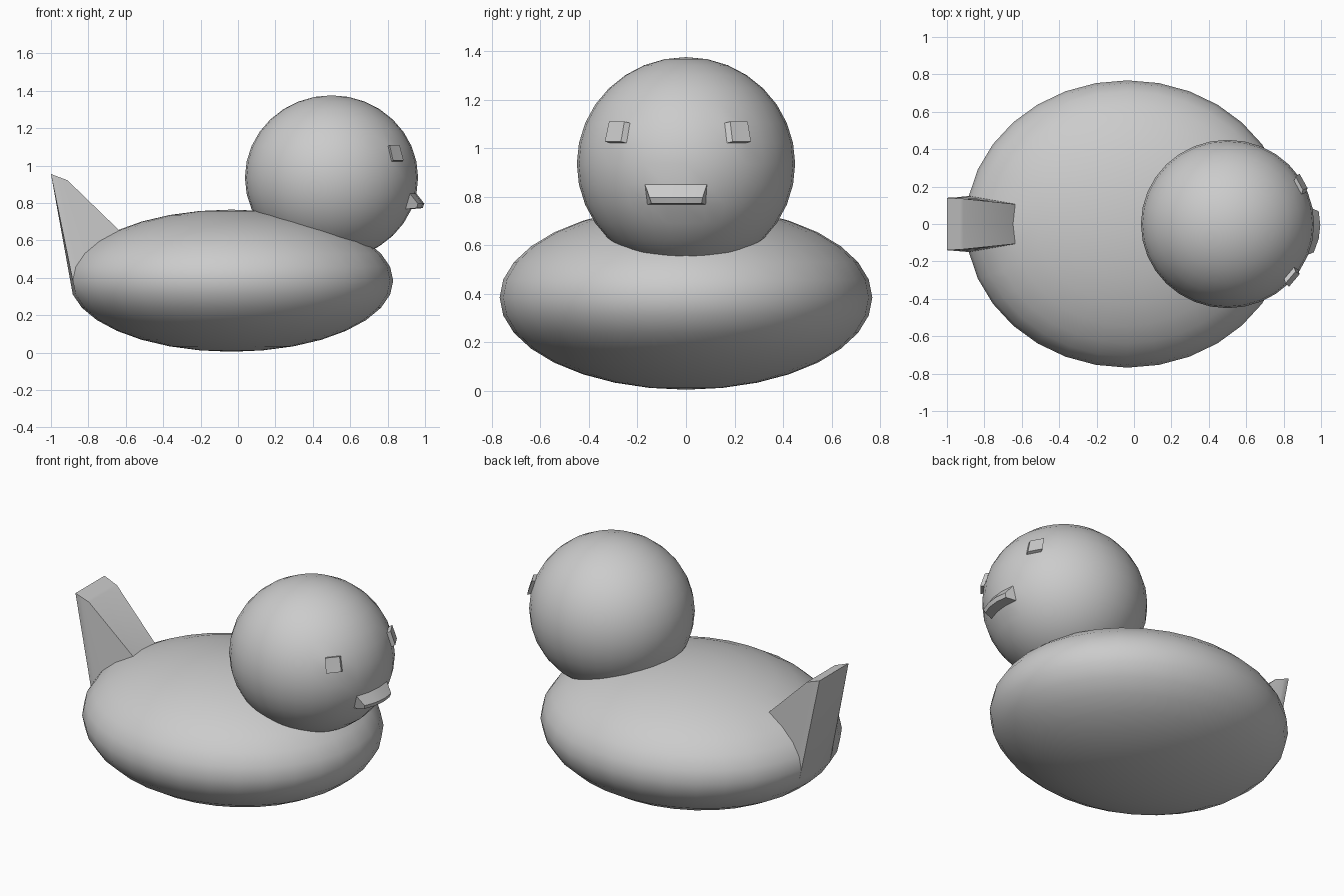
import bpy, bmesh, math

if "Cube" in bpy.data.objects:
    bpy.data.objects.remove(bpy.data.objects["Cube"])

STEP = 11.25  # degrees between sphere rings and segments


def ellipsoid(radii, centre):
    bm = bmesh.new()
    bmesh.ops.create_uvsphere(bm, u_segments=32, v_segments=16, radius=1)
    for v in bm.verts:
        v.co = [c + r * u for c, r, u in zip(centre, radii, v.co)]
    return bm


def pull(bm, radii, centre, lon, lat, move):
    """Extrude the patch of faces between lon/lat limits; move(co, lat) places each new vertex."""
    def angles(co):
        x, y, z = [(p - c) / r for p, c, r in zip(co, centre, radii)]
        return math.degrees(math.atan2(y, x)) % 360, math.degrees(math.atan2(z, math.hypot(x, y)))

    patch = []
    for f in bm.faces:
        a, b = angles(f.calc_center_median())
        if (a - lon[0]) % 360 < lon[1] - lon[0] and lat[0] < b < lat[1]:
            patch.append(f)
    new = bmesh.ops.extrude_face_region(bm, geom=patch)["geom"]
    old = [f for f in patch if f.is_valid]
    if old:
        bmesh.ops.delete(bm, geom=old, context='FACES')
    for v in [g for g in new if isinstance(g, bmesh.types.BMVert)]:
        v.co = move(v.co.copy(), angles(v.co)[1])


def finish(bm, name):
    bmesh.ops.recalc_face_normals(bm, faces=bm.faces)
    mesh = bpy.data.meshes.new(name)
    bm.to_mesh(mesh)
    bm.free()
    obj = bpy.data.objects.new(name, mesh)
    bpy.context.collection.objects.link(obj)
    bpy.ops.object.select_all(action='DESELECT')
    obj.select_set(True)
    bpy.context.view_layer.objects.active = obj
    bpy.ops.object.shade_smooth_by_angle(angle=math.radians(30))


# Body with upswept tail
R, C = (0.865, 0.768, 0.38), (-0.035, 0, 0.385)
body = ellipsoid(R, C)


def tail(co, lat):
    t = (lat + STEP) / (5 * STEP)
    side = (co.y > 0.02) - (co.y < -0.02)
    return (-1 + 0.088 * t, side * (0.14 - 0.005 * t), 0.955 - 0.033 * t)


pull(body, R, C, (180 - STEP, 180 + STEP), (-STEP, 4 * STEP), tail)
finish(body, "body")

# Head with beak and eyes raised from its surface
R, C = (0.463, 0.45, 0.44), (0.5, 0, 0.936)
head = ellipsoid(R, C)


def beak(co, lat):
    top = lat > -1.5 * STEP
    y = -0.04 + (co.y + 0.04) * 0.86
    return (co.x + (0.042 if top else 0.06), y, 0.797 if top else 0.773)


pull(head, R, C, (-2 * STEP, STEP), (-2 * STEP, -STEP), beak)
for start, side in ((2, 1), (-4, -1)):
    pull(head, R, C, (start * STEP, (start + 1) * STEP), (STEP, 2 * STEP),
         lambda co, lat: (co.x + 0.008, co.y + side * 0.023, co.z + 0.006))
finish(head, "head")
